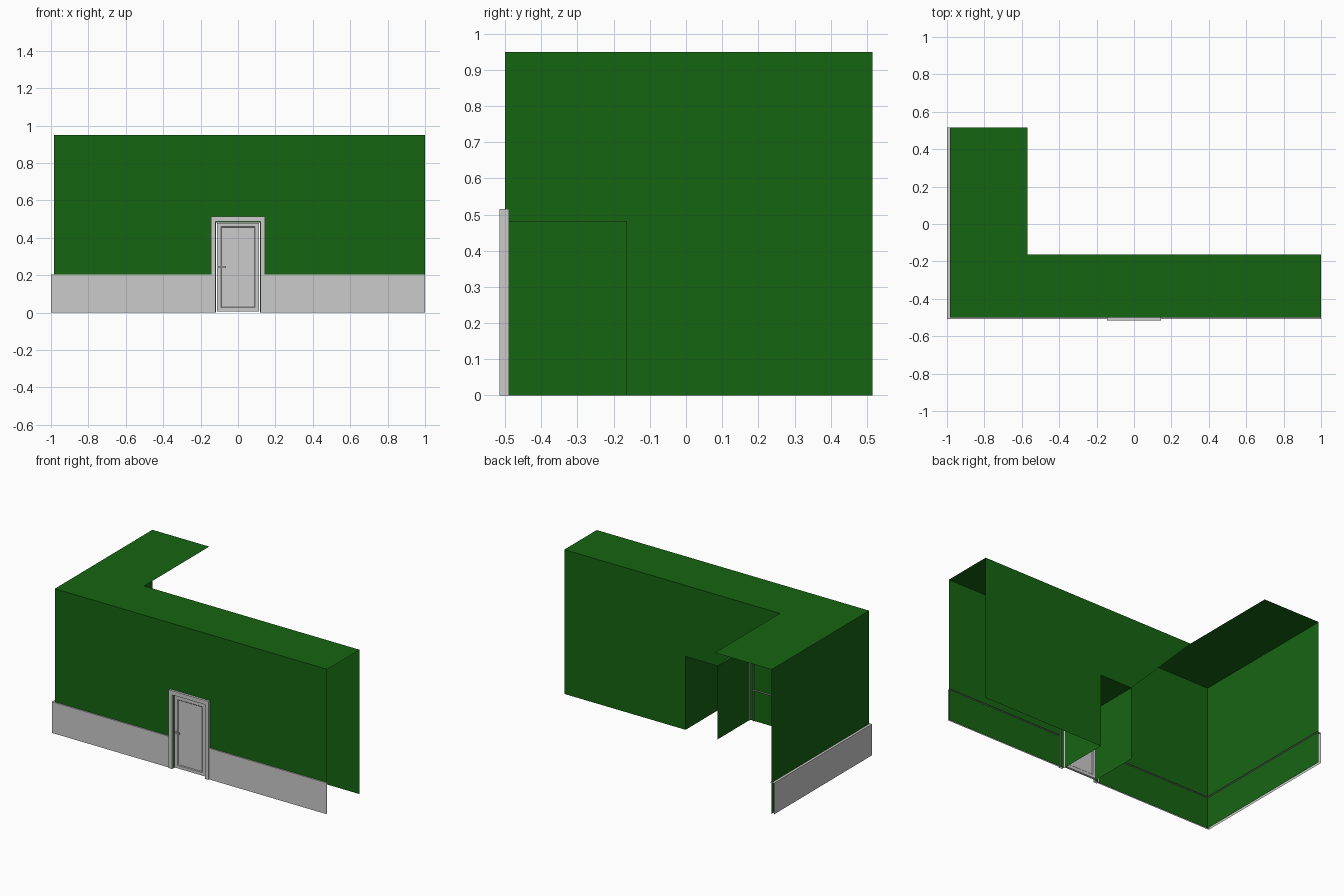
import bpy, bmesh
from mathutils import Vector

if "Cube" in bpy.data.objects:
    bpy.data.objects.remove(bpy.data.objects["Cube"])

green = bpy.data.materials.new("green_paint")
green.diffuse_color = (0.008, 0.13, 0.006, 1)
green.use_nodes = True
green.node_tree.nodes["Principled BSDF"].inputs["Base Color"].default_value = green.diffuse_color


def build(name, faces, mat=None):
    """Object made of flat sheets, each given by its corner points."""
    bm = bmesh.new()
    for f in faces:
        bm.faces.new([bm.verts.new(p) for p in f])
    bmesh.ops.remove_doubles(bm, verts=bm.verts, dist=1e-4)
    me = bpy.data.meshes.new(name)
    bm.to_mesh(me)
    bm.free()
    ob = bpy.data.objects.new(name, me)
    bpy.context.collection.objects.link(ob)
    if mat:
        me.materials.append(mat)
    return ob


def strips(rings):
    """Quads between neighbouring polylines."""
    return [(a[i], a[i + 1], b[i + 1], b[i])
            for a, b in zip(rings, rings[1:]) for i in range(len(a) - 1)]


def box(name, lo, hi):
    bm = bmesh.new()
    bmesh.ops.create_cube(bm, size=1)
    lo, hi = Vector(lo), Vector(hi)
    for v in bm.verts:
        v.co = (lo + hi) / 2 + v.co * (hi - lo)
    me = bpy.data.meshes.new(name)
    bm.to_mesh(me)
    bm.free()
    ob = bpy.data.objects.new(name, me)
    bpy.context.collection.objects.link(ob)
    return ob


L, R, F, B, E, H = -0.984, 1.0, -0.5, -0.163, 0.515, 0.95
WX = -0.57           # inner edge of the side wing
DX, DZ = 0.117, 0.482  # door opening


def at_y(y, pts):
    return [(x, y, z) for x, z in pts]


# front wall with door notch
build("front_wall", [at_y(F, [(L, 0), (-DX, 0), (-DX, DZ), (DX, DZ),
                              (DX, 0), (R, 0), (R, H), (L, H)])], green)

# back wall, cut off diagonally beside the doorway
build("back_wall", [at_y(B, [(R, 0), (DX, 0), (DX, DZ), (-DX, DZ),
                             (WX, H), (R, H)])], green)

# side wall and L-shaped roof
build("side_wall", [[(L, E, 0), (L, F, 0), (L, F, H), (L, E, H)]], green)
build("roof", [[(L, F, H), (R, F, H), (R, B, H), (WX, B, H),
                (WX, E, H), (L, E, H)]], green)

# passage lining through the wall
arch = [(-DX, 0), (-DX, DZ), (DX, DZ), (DX, 0)]
build("doorway_lining", strips([at_y(F, arch), at_y(B, arch)]), green)

# skirting: front plate with a top lip that runs into the wall
SZ, SX, SO, SI = 0.205, 0.14, -0.508, -0.489


def skirting(name, outer, inner):
    build(name, strips([[(x, y, 0) for x, y in outer],
                        [(x, y, SZ) for x, y in outer],
                        [(x, y, SZ) for x, y in inner]]))


skirting("skirting_left", [(-1, E), (-1, SO), (-SX, SO)],
         [(-0.973, E), (-0.973, SI), (-SX, SI)])
skirting("skirting_right", [(SX, SO), (R, SO)], [(SX, SI), (R, SI)])

# door frame: U-shaped trim around the opening
def u_shape(w, h):
    return [(-w, 0), (-w, h), (w, h), (w, 0)]


outer, inner = u_shape(0.145, 0.515), u_shape(0.12, 0.488)
build("door_frame", strips([at_y(-0.489, outer), at_y(-0.515, outer),
                            at_y(-0.515, inner), at_y(-0.489, inner)]))

# door leaf with a sunken groove around a panel on both sides
door = box("door", (-0.111, -0.5, 0.007), (0.111, -0.485, 0.48))
bm = bmesh.new()
bm.from_mesh(door.data)
bm.normal_update()
for f in [f for f in bm.faces if abs(f.normal.y) > 0.9]:
    bmesh.ops.inset_region(bm, faces=[f], thickness=0.028)
    bmesh.ops.inset_region(bm, faces=[f], thickness=0.006, depth=-0.004)
bm.to_mesh(door.data)
bm.free()

# lever handle
box("handle_stem", (-0.103, -0.509, 0.24), (-0.094, -0.499, 0.249))
box("handle_lever", (-0.103, -0.513, 0.24), (-0.065, -0.508, 0.249))
